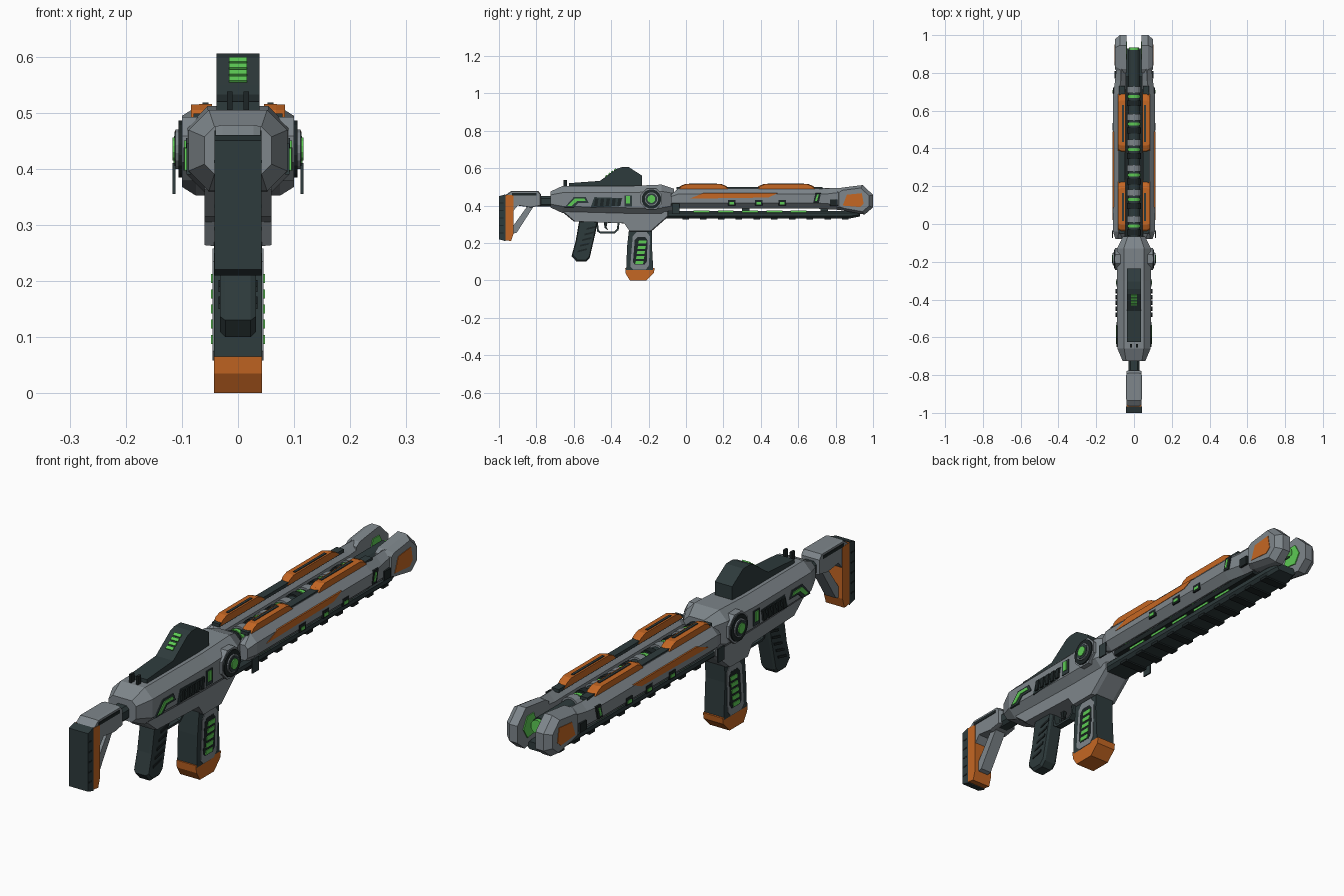
import bpy, bmesh, math
from mathutils import Matrix, Vector


def material(name, rgb):
    m = bpy.data.materials.new(name)
    m.diffuse_color = (*rgb, 1)
    return m


GRAY = material("steel_gray", (0.21, 0.24, 0.26))
DARK = material("dark_slate", (0.027, 0.043, 0.045))
BLACK = material("near_black", (0.012, 0.018, 0.019))
ORANGE = material("orange", (0.56, 0.135, 0.017))
GREEN = material("glow_green", (0.11, 0.6, 0.09))


def finish(name, bm, mat, mirror=False):
    bmesh.ops.recalc_face_normals(bm, faces=bm.faces)
    me = bpy.data.meshes.new(name)
    bm.to_mesh(me)
    bm.free()
    me.materials.append(mat)
    ob = bpy.data.objects.new(name, me)
    bpy.context.collection.objects.link(ob)
    if mirror:
        ob.modifiers.new("Mirror", 'MIRROR')
    return ob


def skin(bm, rings):
    """Join equal-sized rings of points into a capped solid."""
    rows = [[bm.verts.new(p) for p in r] for r in rings]
    n = len(rows[0])
    for a, b in zip(rows, rows[1:]):
        for i in range(n):
            bm.faces.new((a[i], a[(i + 1) % n], b[(i + 1) % n], b[i]))
    bm.faces.new(rows[0])
    bm.faces.new(rows[-1])


def prism(name, pts, layers, mat, mirror=False):
    """Side profile (y, z) extruded over layers of (x, scale)."""
    cy = sum(p[0] for p in pts) / len(pts)
    cz = sum(p[1] for p in pts) / len(pts)
    bm = bmesh.new()
    skin(bm, [[(x, cy + (y - cy) * s, cz + (z - cz) * s) for y, z in pts] for x, s in layers])
    return finish(name, bm, mat, mirror)


def slab(name, pts, w, mat, bevel=0.9):
    c = w * 0.7
    return prism(name, pts, [(-w, bevel), (-c, 1), (c, 1), (w, bevel)], mat)


def plate(name, pts, x, mat, t=0.006):
    return prism(name, pts, [(x, 1), (x + t, 1)], mat, True)


def rect(y0, y1, z0, z1, lean=0.0):
    return [(y0, z0), (y1, z0), (y1 + lean, z1), (y0 + lean, z1)]


def loft(name, sections, mat, mirror=False):
    """Chamfered box sections (y, x0, x1, z0, z1, chamfer) lofted along y."""
    bm = bmesh.new()
    rings = []
    for y, a, b, l, h, c in sections:
        rings.append([(x, y, z) for x, z in (
            (a + c, l), (b - c, l), (b, l + c), (b, h - c),
            (b - c, h), (a + c, h), (a, h - c), (a, l + c))])
    skin(bm, rings)
    return finish(name, bm, mat, mirror)


def box(name, x0, x1, y0, y1, z0, z1, mat, mirror=False):
    return prism(name, rect(y0, y1, z0, z1), [(x0, 1), (x1, 1)], mat, mirror)


def cylinder(name, axis, c, r, depth, mat, sides=16, mirror=False):
    bm = bmesh.new()
    turn = Matrix.Rotation(math.pi / 2, 4, 'Y' if axis == 'x' else 'X')
    spin = Matrix.Rotation(math.pi / sides, 4, 'Z')
    bmesh.ops.create_cone(bm, cap_ends=True, segments=sides, radius1=r, radius2=r, depth=depth,
                          matrix=Matrix.Translation(c) @ turn @ spin)
    return finish(name, bm, mat, mirror)


# Stock
slab("butt_pad", [(-1, .22), (-.965, .21), (-.965, .46), (-1, .45)], .042, DARK, 1)
for i in range(5):
    box("pad_rib", -.043, .043, -.998, -.975, .25 + i * .04, .256 + i * .04, BLACK)
slab("stock_plate", [(-.967, .215), (-.935, .21), (-.922, .25), (-.922, .455), (-.967, .458)], .041, ORANGE, 1)
slab("stock_top", [(-.967, .455), (-.935, .478), (-.79, .478), (-.775, .46), (-.775, .40),
                   (-.83, .39), (-.9, .40), (-.925, .37)], .04, GRAY, .95)
plate("stock_top_stripe", rect(-.93, -.80, .455, .468), .036, BLACK)
slab("stock_strut", [(-.925, .25), (-.905, .255), (-.815, .395), (-.85, .395), (-.925, .29)], .024, GRAY, 1)
loft("buffer_tube", [(-.80, -.03, .03, .395, .45, .012), (-.69, -.03, .03, .395, .45, .012)], DARK)

# Receiver
loft("receiver", [(-.725, -.06, .06, .39, .475, .018), (-.66, -.088, .088, .36, .505, .036),
                  (-.30, -.09, .09, .352, .505, .036), (-.13, -.09, .09, .352, .512, .036),
                  (-.065, -.058, .058, .375, .49, .025)], GRAY)
slab("lower_receiver", [(-.66, .365), (-.60, .315), (-.33, .305), (-.30, .262), (-.185, .262),
                        (-.09, .345), (-.09, .37), (-.66, .37)], .06, GRAY, .97)
plate("vent_surround", [(-.51, .39), (-.36, .395), (-.34, .44), (-.49, .445)], .085, DARK)
for i in range(5):
    plate("vent_fin", rect(-.492 + i * .031, -.474 + i * .031, .397, .438, .006), .088, BLACK, .009)
plate("lamp_surround", [(-.65, .39), (-.60, .39), (-.575, .415), (-.52, .415), (-.535, .445), (-.60, .445)],
      .084, DARK, .008)
plate("receiver_lamp", [(-.635, .397), (-.612, .397), (-.582, .424), (-.535, .424), (-.543, .437), (-.595, .437)],
      .088, GREEN, .007)
plate("status_surround", rect(-.33, -.29, .395, .455), .087, DARK)
plate("status_lamp", rect(-.32, -.30, .41, .45), .09, GREEN)

# Round pivot hubs on both sides
for nm, r, x, m, s in (("hub_base", .062, .1, GRAY, 8), ("hub_ring", .052, .106, BLACK, 16),
                       ("hub_collar", .036, .111, GRAY, 16), ("hub_inner", .031, .113, DARK, 16),
                       ("hub_lamp", .021, .117, GREEN, 12)):
    cylinder(nm, 'x', (x - .015, -.185, .435), r, .03, m, s, True)

# Sight block on top
slab("sight_block", [(-.625, .50), (-.625, .52), (-.46, .532), (-.435, .55), (-.37, .597), (-.345, .605),
                     (-.305, .605), (-.235, .56), (-.235, .50)], .038, DARK, 1)
for i in range(4):
    t = .16 + i * .24
    y, z = -.435 + .065 * t, .55 + .047 * t
    prism("sight_slit", [(y - .005, z - .004), (y + .005, z + .004), (y + .002, z + .008), (y - .008, z)],
          [(-.016, 1), (.016, 1)], GREEN)
box("rear_sight", .01, .02, -.655, -.635, .50, .538, BLACK, True)

# Grip, trigger and guard
slab("grip", [(-.57, .325), (-.47, .325), (-.485, .25), (-.515, .12), (-.535, .10), (-.585, .10),
              (-.612, .13), (-.59, .21)], .032, DARK, .9)
for i in range(5):
    y, z = -.58 + i * .012, .15 + i * .03
    plate("grip_rib", [(y, z), (y + .05, z + .012), (y + .052, z + .022), (y + .002, z + .01)], .029, BLACK)
guard = [(-.48, .31), (-.475, .262), (-.46, .252), (-.38, .252), (-.36, .27), (-.355, .31)]
slab("trigger_guard", guard + [(-.365, .31), (-.37, .274), (-.384, .261), (-.456, .261), (-.466, .268),
                               (-.471, .31)], .014, DARK, 1)
prism("trigger", [(-.44, .31), (-.42, .31), (-.425, .285), (-.415, .268), (-.435, .28)],
      [(-.007, 1), (.007, 1)], BLACK)

# Magazine
slab("magazine", [(-.303, .29), (-.18, .29), (-.183, .20), (-.175, .055), (-.32, .055), (-.315, .18)],
     .043, DARK, 1)
slab("magazine_foot", [(-.325, .065), (-.322, .035), (-.30, 0), (-.212, 0), (-.172, .04), (-.168, .065)],
     .043, ORANGE, 1)
frame = [(-.298, .075), (-.282, .058), (-.215, .058), (-.198, .08), (-.192, .235), (-.21, .258),
         (-.265, .258), (-.285, .235)]
plate("magazine_frame", frame, .041, GRAY, .004)
prism("magazine_recess", frame, [(.042, .74), (.0455, .74)], BLACK, True)
for i in range(5):
    y, z = -.272 + i * .004, .088 + i * .027
    plate("magazine_lamp", rect(y, y + .042, z, z + .016, .004), .043, GREEN, .005)

# Long side rails with forked tips
loft("side_rail", [(-.08, .05, .098, .40, .46, .012), (-.04, .045, .111, .385, .492, .03),
                   (.68, .045, .111, .385, .492, .03), (.76, .042, .10, .38, .493, .03),
                   (.86, .04, .09, .375, .495, .02)], GRAY, True)
prism("rail_tip", [(.80, .385), (.83, .375), (.955, .352), (1, .39), (1, .457), (.945, .51), (.82, .494), (.80, .48)],
      [(.04, 1), (.075, 1), (.1, .8)], GRAY, True)
plate("tip_panel", [(.838, .40), (.93, .392), (.95, .41), (.94, .466), (.86, .458)], .096, ORANGE)
prism("tip_inner_lamp", [(.87, .40), (.94, .39), (.965, .43), (.94, .475), (.90, .475)],
      [(.036, 1), (.042, 1)], GREEN, True)
plate("side_stripe", [(.02, .437), (.44, .443), (.49, .466), (.09, .466)], .107, ORANGE)
for y in (.245, .39, .515):
    plate("window_frame", rect(y - .02, y + .02, .40, .43), .107, BLACK)
    plate("window_lamp", rect(y - .012, y + .012, .406, .418), .109, GREEN)
plate("slot_frame", rect(.68, .71, .415, .468, .012), .105, BLACK, .007)
plate("slot_lamp", rect(.69, .70, .425, .458, .01), .108, GREEN)
plate("latch", rect(.77, .81, .397, .433), .095, BLACK, .009)
box("rail_clip", .111, .117, -.075, -.035, .355, .41, DARK, True)

# Top covers on the rails
box("cover_bed", .047, .079, -.05, .73, .485, .498, DARK, True)
for y0, y1 in ((-.045, .235), (.375, .70)):
    prism("top_cover", [(y0, .488), (y1, .488), (y1 - .02, .505), (y1 - .045, .515), (y0 + .04, .515),
                        (y0 + .015, .505)], [(.046, 1), (.068, 1), (.084, .93)], ORANGE, True)
    prism("cover_inlay", rect(y0 + .06, y1 - .07, .513, .518), [(.053, 1), (.063, 1)], DARK, True)

# Inner barrel with coils
box("barrel_tray", -.046, .046, -.08, .78, .388, .41, BLACK)
cylinder("barrel", 'y', (0, .42, .44), .031, 1.0, DARK)
for y in (-.01, .13, .26, .395, .53, .675):
    cylinder("coil_lamp", 'y', (0, y, .44), .035, .016, GREEN)
    cylinder("coil_collar", 'y', (0, y + .035, .44), .039, .035, GRAY)
    cylinder("coil_band", 'y', (0, y - .035, .44), .038, .03, BLACK)
cylinder("muzzle_lamp", 'y', (0, .925, .44), .027, .02, GREEN)

# Lower rail with ribs and light strips
loft("lower_rail", [(-.12, -.058, .058, .332, .372, .012), (.88, -.058, .058, .332, .372, .012),
                    (.93, -.045, .045, .342, .372, .01)], DARK)
for i in range(10):
    y = -.02 + i * .095
    box("lower_rib", -.052, .052, y, y + .035, .326, .336, BLACK)
for i in range(5):
    y = .04 + i * .13
    plate("lower_lamp", rect(y, y + .085, .364, .374), .05, GREEN)
for y in (-.1, .3, .72):
    box("rail_hanger", -.03, .03, y, y + .04, .36, .395, DARK)
